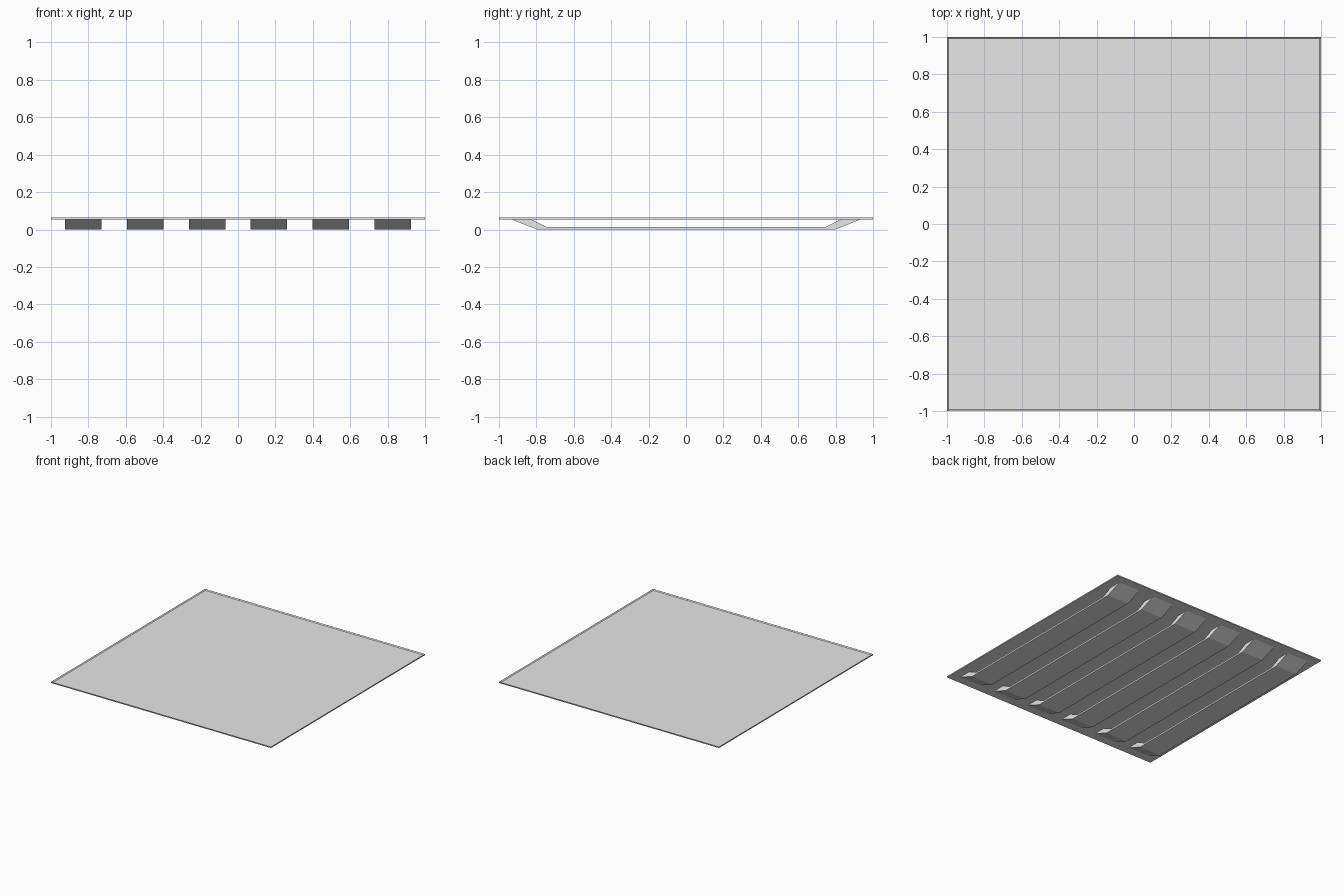
import bpy, bmesh

cube = bpy.data.objects.get("Cube")
if cube:
    bpy.data.objects.remove(cube, do_unlink=True)

grey = bpy.data.materials.new("light_grey")
grey.use_nodes = True
colour = (0.8, 0.8, 0.8, 1)
grey.diffuse_color = colour
grey.node_tree.nodes["Principled BSDF"].inputs["Base Color"].default_value = colour


def add_object(name, bm):
    bmesh.ops.recalc_face_normals(bm, faces=bm.faces)
    mesh = bpy.data.meshes.new(name)
    bm.to_mesh(mesh)
    bm.free()
    mesh.materials.append(grey)
    obj = bpy.data.objects.new(name, mesh)
    bpy.context.collection.objects.link(obj)
    return obj


# Thin square tray with a low rim sloping inward
BOTTOM, FLOOR, RIM = 0.054, 0.056, 0.063
bm = bmesh.new()
bmesh.ops.create_cube(bm, size=2)
for v in bm.verts:
    v.co.z = RIM if v.co.z > 0 else BOTTOM
top = max(bm.faces, key=lambda f: f.calc_center_median().z)
bmesh.ops.inset_region(bm, faces=[top], thickness=0.002)
bmesh.ops.inset_region(bm, faces=[top], thickness=0.011)
for v in top.verts:
    v.co.z = FLOOR
add_object("tray_panel", bm)

# Bent support straps running front to back beneath the panel
WIDTH, SPACING, STRAP_TOP = 0.195, 0.331, 0.0555
half = [(0.936, STRAP_TOP), (0.797, 0), (0.745, 0.013), (0.83, STRAP_TOP)]
outer, inner = half[:2], half[2:]
profile = ([(-y, z) for y, z in outer] + outer[::-1]
           + inner[::-1] + [(-y, z) for y, z in inner])
for i in range(6):
    x = (i - 2.5) * SPACING - WIDTH / 2
    bm = bmesh.new()
    face = bm.faces.new([bm.verts.new((x, y, z)) for y, z in profile])
    side = bmesh.ops.extrude_face_region(bm, geom=[face], use_keep_orig=True)
    moved = [g for g in side["geom"] if isinstance(g, bmesh.types.BMVert)]
    bmesh.ops.translate(bm, verts=moved, vec=(WIDTH, 0, 0))
    add_object(f"support_strap_{i + 1}", bm)
